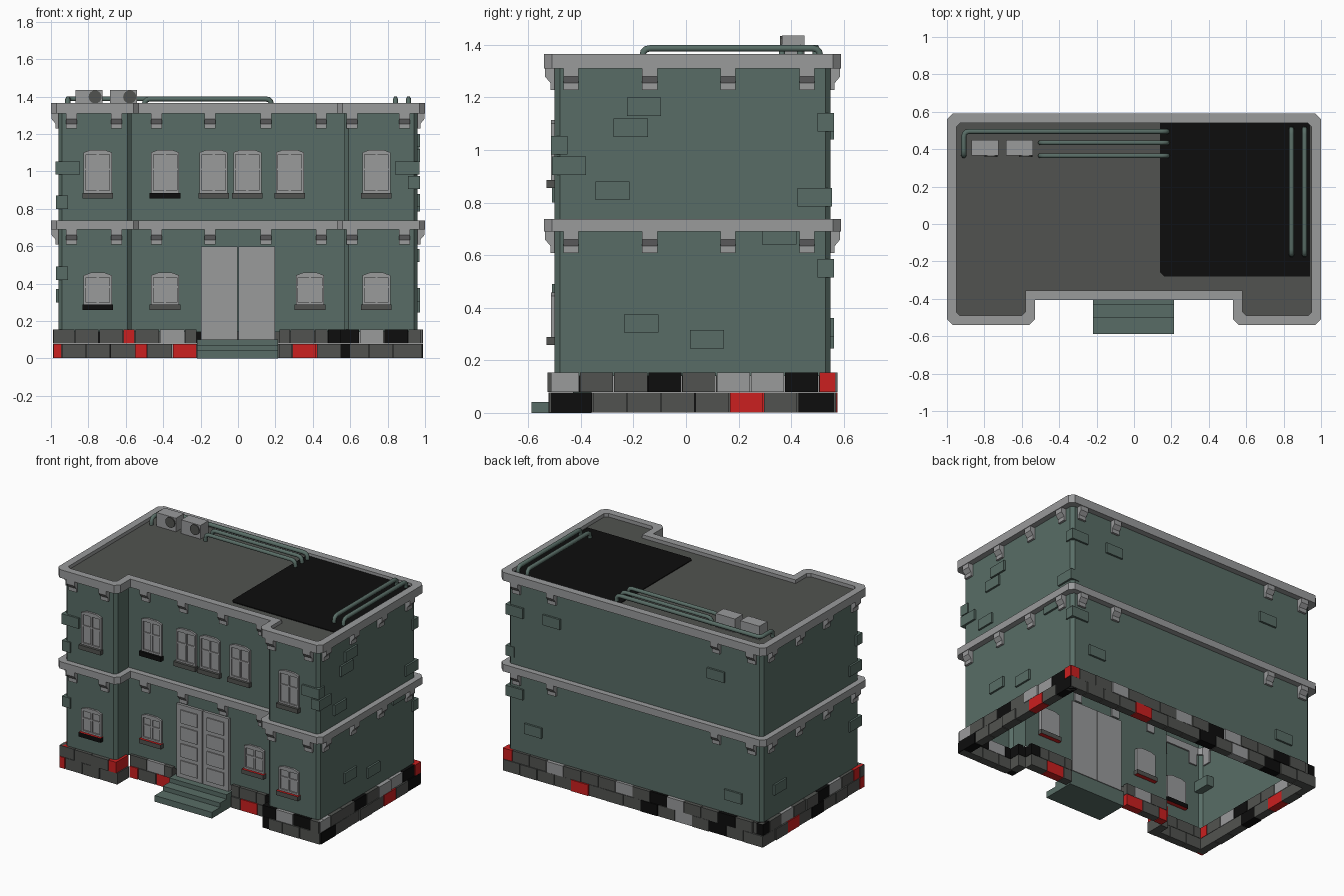
import bpy, bmesh, math, random
from mathutils import Vector

if "Cube" in bpy.data.objects:
    bpy.data.objects.remove(bpy.data.objects["Cube"])

random.seed(4)


def material(name, rgb):
    m = bpy.data.materials.new(name)
    m.diffuse_color = (*rgb, 1)
    m.use_nodes = True
    m.node_tree.nodes["Principled BSDF"].inputs["Base Color"].default_value = m.diffuse_color
    return m


GREEN = material("wall green", (0.098, 0.152, 0.132))
LIGHT = material("light grey", (0.32, 0.325, 0.33))
DARK = material("dark grey", (0.083, 0.086, 0.08))
BLACK = material("black", (0.004, 0.004, 0.004))
RED = material("red", (0.6, 0.014, 0.014))


def finish(name, bm, mats, recalc=True):
    if recalc:
        bmesh.ops.recalc_face_normals(bm, faces=bm.faces[:])
    me = bpy.data.meshes.new(name)
    bm.to_mesh(me)
    bm.free()
    for m in mats:
        me.materials.append(m)
    ob = bpy.data.objects.new(name, me)
    bpy.context.collection.objects.link(ob)
    return ob


def wall(x, y, u, o):
    """Frame of a wall: (along, height, outward) -> world point."""
    base, u, o = Vector((x, y, 0)), Vector((*u, 0)), Vector((*o, 0))
    return lambda a, z, h: base + u * a + o * h + Vector((0, 0, z))


def extrude(bm, f, pts, h0, h1, mat=0):
    lo = [bm.verts.new(f(a, b, h0)) for a, b in pts]
    hi = [bm.verts.new(f(a, b, h1)) for a, b in pts]
    n = len(pts)
    faces = [bm.faces.new(lo[::-1]), bm.faces.new(hi)]
    for i in range(n):
        j = (i + 1) % n
        faces.append(bm.faces.new((lo[i], lo[j], hi[j], hi[i])))
    for fc in faces:
        fc.material_index = mat
    return faces


def box(bm, f, a0, a1, z0, z1, h0, h1, mat=0):
    return extrude(bm, f, [(a0, z0), (a1, z0), (a1, z1), (a0, z1)], h0, h1, mat)


FRONT = wall(0, -0.50, (1, 0), (0, -1))
RECESS = wall(0, -0.365, (1, 0), (0, -1))
RIGHT = wall(0.96, 0, (0, 1), (1, 0))
LEFT = wall(-0.96, 0, (0, 1), (-1, 0))
BACK = wall(0, 0.55, (1, 0), (0, 1))
WORLD = lambda a, b, h: Vector((a, b, h))


def outline(off, c):
    """U-shaped floor plan, grown by off, outer corners cut by c."""
    w, f, b, r, q = 0.96 + off, -0.50 - off, 0.55 + off, 0.57 - off, -0.365 - off
    half = [(r, q), (r, f + c), (r + c, f), (w - c, f), (w, f + c), (w, b - c), (w - c, b)]
    return half + [(-x, y) for x, y in reversed(half)]


# Wall shell, open below
bm = bmesh.new()
plan = outline(0, 0.02)
rows = [[bm.verts.new((x, y, z)) for x, y in plan] for z in (0.14, 1.33)]
for i in range(len(plan)):
    j = (i + 1) % len(plan)
    bm.faces.new((rows[0][i], rows[0][j], rows[1][j], rows[1][i]))
finish("walls", bm, [GREEN], False)

# Roof deck and black patch
bm = bmesh.new()
bm.faces.new([bm.verts.new((x, y, 1.342)) for x, y in outline(-0.005, 0.02)])
finish("roof_deck", bm, [DARK], False)
bm = bmesh.new()
extrude(bm, WORLD, [(0.16, -0.28), (0.94, -0.28), (0.94, 0.54), (0.14, 0.54), (0.14, -0.26)], 1.34, 1.347)
finish("roof_patch", bm, [BLACK])

# Cornices
for name, z0, z1 in (("roof_cornice", 1.31, 1.366), ("middle_cornice", 0.69, 0.738)):
    bm = bmesh.new()
    loops = [[bm.verts.new((x, y, z)) for x, y in outline(off, c)]
             for off, c, z in ((0.04, 0.03, z0), (0.04, 0.03, z1), (-0.01, 0.02, z1), (-0.01, 0.02, z0))]
    n = len(loops[0])
    for k in range(4):
        for i in range(n):
            j = (i + 1) % n
            a, b = loops[k], loops[(k + 1) % 4]
            bm.faces.new((a[i], a[j], b[j], b[i]))
    finish(name, bm, [LIGHT])

# Brackets under both cornices
SIDE = (-0.437, -0.138, 0.16, 0.46)
spots = [(FRONT, (-0.89, -0.65, 0.61, 0.89)), (RECESS, (-0.435, -0.15, 0.15, 0.445)),
         (RIGHT, SIDE), (LEFT, SIDE), (BACK, (-0.89, -0.62, 0.62, 0.89))]
bm = bmesh.new()
for top in (1.311, 0.691):
    prof = [(-0.01, top), (0.036, top), (0.036, top - 0.032), (0.015, top - 0.057),
            (0.015, top - 0.083), (-0.01, top - 0.083)]
    for f, places in spots:
        for p in places:
            extrude(bm, lambda o, z, h: f(p + h, z, o), prof, -0.029, 0.029)
finish("cornice_brackets", bm, [LIGHT])

# Loose stone plates on the walls: (along, height) of the lower left corner
plates = [(RIGHT, [(-0.225, 1.13), (-0.275, 1.05), (-0.51, 0.905), (-0.345, 0.81), (0.425, 0.785),
                   (0.29, 0.64), (-0.235, 0.305), (0.015, 0.245)]),
          (LEFT, [(-0.51, 0.80), (-0.51, 0.42), (0.30, 0.30)]),
          (FRONT, [(-0.975, 0.983), (0.84, 0.983)]),
          (BACK, [(0.56, 1.07), (-0.68, 1.04), (0.70, 0.29), (-0.81, 0.245), (0.84, 1.07), (0.84, 0.515)])]
bm = bmesh.new()
for f, places in plates:
    for a, z in places:
        box(bm, f, a, a + 0.13, z, z + 0.07, -0.05, 0.013)
finish("wall_plates", bm, [GREEN])

# Windows with arched tops, crossbars and sills
wins = [(FRONT, -0.75, 0.885, 1.115, 0), (RECESS, -0.39, 0.885, 1.115, 1), (RECESS, -0.13, 0.885, 1.115, 0),
        (RECESS, 0.05, 0.885, 1.115, 0), (RECESS, 0.277, 0.885, 1.115, 0), (FRONT, 0.74, 0.885, 1.115, 0),
        (FRONT, -0.75, 0.288, 0.458, 1), (RECESS, -0.39, 0.288, 0.458, 0),
        (RECESS, 0.385, 0.288, 0.458, 0), (FRONT, 0.74, 0.288, 0.458, 0)]
bm, sill = bmesh.new(), bmesh.new()
for f, u, z0, z1, tone in wins:
    w, t = 0.075, 0.012
    arch = [(u + w, z1 - 0.014), (u + w * 0.5, z1), (u - w * 0.5, z1), (u - w, z1 - 0.014)]
    extrude(bm, f, [(u - w, z0), (u + w, z0)] + arch, -0.02, 0.004)
    extrude(bm, f, [(u - w, z1 - 0.026), (u + w, z1 - 0.026)] + arch, 0, 0.013)
    for s in (-1, 1):
        c = u + s * (w - t / 2)
        box(bm, f, c - t / 2, c + t / 2, z0, z1 - 0.026, 0, 0.013)
    box(bm, f, u - 0.006, u + 0.006, z0, z1 - 0.026, 0, 0.011)
    box(bm, f, u - w + t, u + w - t, z0, z0 + t, 0, 0.013)
    zm = z0 + (z1 - z0) * 0.55
    box(bm, f, u - w + t, u + w - t, zm - 0.005, zm + 0.005, 0, 0.01)
    for fc in box(sill, f, u - 0.082, u + 0.082, z0 - 0.03, z0, -0.03, 0.03, tone):
        fc.normal_update()
        if z0 < 0.5 and abs(fc.normal.z) > 0.5:
            fc.material_index = 2
finish("windows", bm, [LIGHT])
finish("window_sills", sill, [DARK, BLACK, RED])

# Double door with raised panels
bm = bmesh.new()
for s in (-1, 1):
    a0, a1 = sorted((s * 0.002, s * 0.198))
    box(bm, RECESS, a0, a1, 0.10, 0.598, -0.01, 0.018)
    for k, (z, h) in enumerate(((0.13, 0.09), (0.245, 0.09), (0.36, 0.09), (0.475, 0.09))):
        box(bm, RECESS, a0 + 0.035, a1 - 0.035, z, z + h, 0.01, 0.025)
finish("double_door", bm, [LIGHT])

# Entrance steps
bm = bmesh.new()
for z0, z1, y in ((0, 0.042, -0.588), (0.042, 0.072, -0.50), (0.072, 0.102, -0.43)):
    box(bm, wall(0, 0, (1, 0), (0, 1)), -0.218, 0.214, z0, z1, y, -0.36)
finish("entrance_steps", bm, [GREEN])

# Foundation stones: runs of colour letter + width, laid anticlockwise
runs = [((-0.988, -0.522), (1, 0), "r.045 d.13 d.13 d.135", "d.115 d.13 d.13 r.06"),
        ((-0.55, -0.522), (0, 1), "d.13", "r.13"),
        ((-0.55, -0.388), (1, 0), "r.065 d.135 r.13", "d.13 l.135 d.065"),
        ((0.22, -0.388), (1, 0), "d.07 r.13 d.13", "d.06 d.13 d.07 k.07"),
        ((0.55, -0.388), (0, -1), "d.13", "k.13"),
        ((0.55, -0.522), (1, 0), "k.05 d.1 d.13 d.155", "k.1 l.13 k.13 d.07"),
        ((0.985, -0.515), (0, 1), "k.16 d.13 d.13 d.13 d.13 r.13 d.13 k.14",
         "l.11 d.13 d.13 k.13 d.13 l.13 l.13 k.13 r.06"),
        ((0.985, 0.572), (-1, 0), "d.13 d.13 d.13 d.13 r.13 d.13 d.13 d.13 k.13 d.13 l.13 d.13 k.13 d.13 d.15",
         "r.07 d.13 d.13 l.13 d.13 d.13 d.13 l.13 d.13 k.13 l.13 d.13 d.13 k.13 d.13 d.07"),
        ((-0.985, 0.572), (0, -1), "d.13 d.13 r.13 d.13 k.13 d.13 d.13 d.17",
         "k.07 d.13 l.13 d.13 d.13 k.13 l.13 d.13 r.11")]
bm = bmesh.new()
for (x, y), d, low, high in runs:
    f = wall(x, y, d, (d[1], -d[0]))
    for z0, z1, row in ((0.002, 0.078, low), (0.08, 0.154, high)):
        s = 0
        for stone in row.split():
            w = float(stone[1:])
            out = random.uniform(-0.005, 0.005)
            box(bm, f, s + 0.002, s + w - 0.002, z0, z1, -0.055, out, "dlkr".index(stone[0]))
            s += w
finish("foundation_stones", bm, [DARK, LIGHT, BLACK, RED])

# Air conditioners with round fans
for k, x in enumerate((-0.797, -0.612)):
    bm = bmesh.new()
    f = wall(x, 0.365, (1, 0), (0, -1))
    box(bm, f, -0.073, 0.073, 1.342, 1.435, -0.085, 0)
    ring = [(0.033 + 0.035 * math.cos(i * math.tau / 16), 1.398 + 0.035 * math.sin(i * math.tau / 16))
            for i in range(16)]
    extrude(bm, f, ring, -0.01, 0.008, 1)
    finish(f"air_conditioner_{k + 1}", bm, [LIGHT, DARK])


# Roof pipes with rounded bends
def pipe(name, pts, r=0.03):
    pts = [Vector(p) for p in pts]
    path = [pts[0]]
    for a, b, c in zip(pts, pts[1:], pts[2:]):
        p, q = b + (a - b).normalized() * r, b + (c - b).normalized() * r
        path += [p.lerp(b, t).lerp(b.lerp(q, t), t) for t in (0, 0.33, 0.67, 1)]
    path.append(pts[-1])
    cu = bpy.data.curves.new(name, "CURVE")
    cu.dimensions, cu.bevel_depth, cu.bevel_resolution = "3D", 0.014, 1
    sp = cu.splines.new("POLY")
    sp.points.add(len(path) - 1)
    for p, v in zip(sp.points, path):
        p.co = (*v, 1)
    cu.materials.append(GREEN)
    bpy.context.collection.objects.link(bpy.data.objects.new(name, cu))


T, B = 1.387, 1.335
for k, x in enumerate((0.842, 0.912)):
    pipe(f"side_pipe_{k + 1}", [(x, -0.165, B), (x, -0.165, T), (x, 0.51, T), (x, 0.51, B)])
for k, y in enumerate((0.365, 0.435)):
    pipe(f"rear_pipe_{k + 1}", [(-0.5, y, B), (-0.5, y, T), (0.178, y, T), (0.178, y, B)])
pipe("long_rear_pipe", [(-0.91, 0.365, B), (-0.91, 0.365, T), (-0.91, 0.495, T), (0.178, 0.495, T), (0.178, 0.495, B)])
